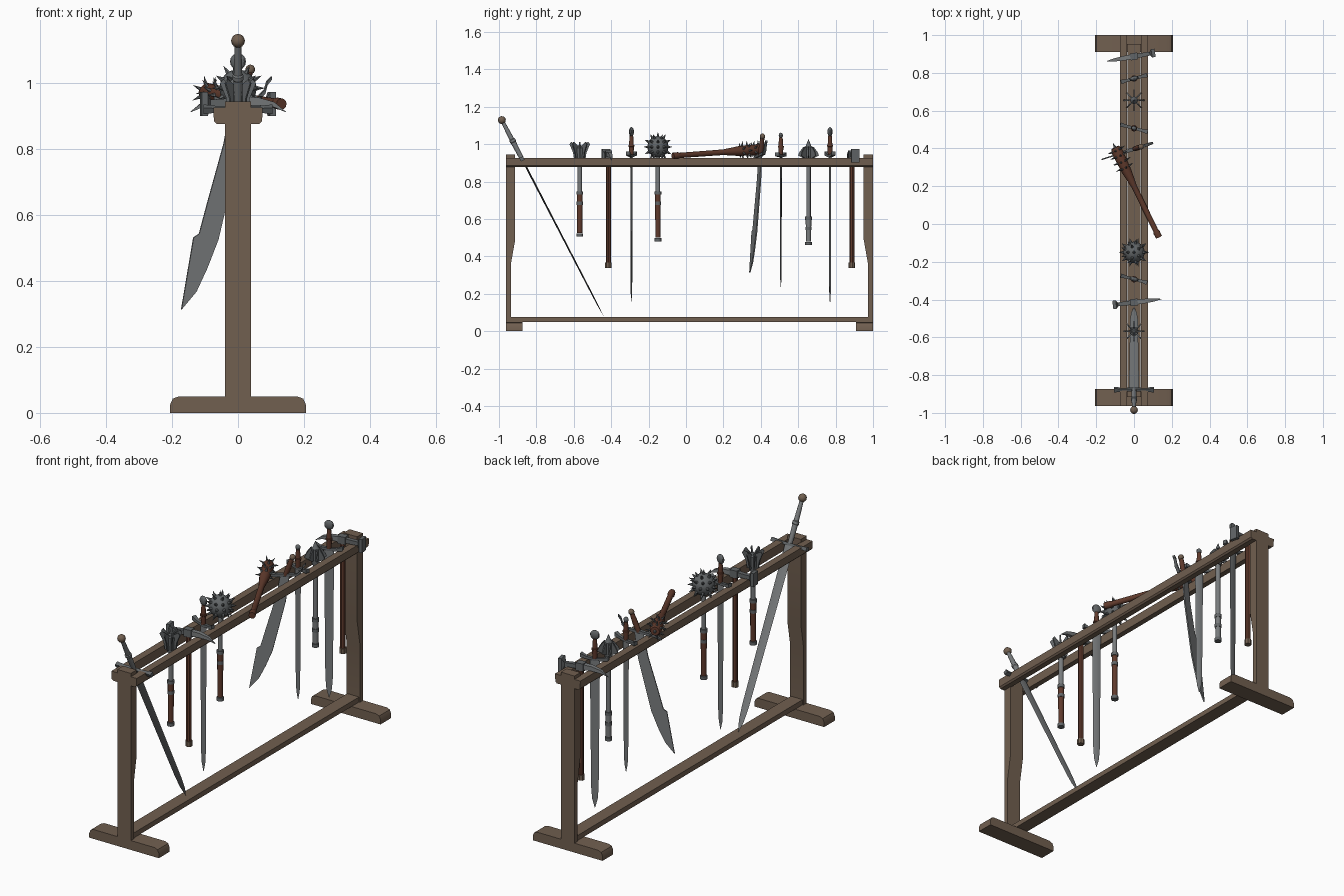
import bpy, bmesh, math
from mathutils import Matrix, Vector

if "Cube" in bpy.data.objects:
    bpy.data.objects.remove(bpy.data.objects["Cube"])

def mat(name, c):
    m = bpy.data.materials.new(name)
    m.diffuse_color = (*c, 1)
    m.use_nodes = True
    m.node_tree.nodes["Principled BSDF"].inputs["Base Color"].default_value = m.diffuse_color
    return m

WOOD = mat("oak wood", (0.165, 0.115, 0.08))
LEATHER = mat("red brown leather", (0.115, 0.042, 0.025))
STEEL = mat("steel", (0.19, 0.2, 0.205))
DARK = mat("dark steel", (0.12, 0.13, 0.135))

def place(x, y, z, deg=0, axis='Z'):
    return Matrix.Translation((x, y, z)) @ Matrix.Rotation(math.radians(deg), 4, axis)

# ---------- general builders ----------
def build(name, lofts, material, M=Matrix()):
    """Each loft is a list of equal-length point rings, skinned and capped."""
    bm = bmesh.new()
    for rings in lofts:
        vs = [[bm.verts.new(M @ Vector(p)) for p in r] for r in rings]
        n = len(vs[0])
        for a, b in zip(vs, vs[1:]):
            for i in range(n):
                bm.faces.new((a[i], a[(i + 1) % n], b[(i + 1) % n], b[i]))
        bm.faces.new(vs[0])
        bm.faces.new(vs[-1])
    bmesh.ops.recalc_face_normals(bm, faces=bm.faces)
    me = bpy.data.meshes.new(name)
    bm.to_mesh(me)
    bm.free()
    me.materials.append(material)
    ob = bpy.data.objects.new(name, me)
    bpy.context.collection.objects.link(ob)
    return ob

def turned(prof, n=12):
    """Profile of (radius, z) revolved about z."""
    return [[(r * math.cos(2 * math.pi * i / n), r * math.sin(2 * math.pi * i / n), z)
             for i in range(n)] for r, z in prof]

def ball(z, r, n=12, squash=1.0):
    return [[(x, y * squash, h) for x, y, h in ring] for ring in
            turned([(r * max(math.sin(math.pi * k / 8), .02), z - r * math.cos(math.pi * k / 8))
                    for k in range(9)], n)]

def slab(poly, t, y=0.0):
    """Outline in x,z extruded to thickness t along y."""
    return [[(x, y - t / 2, z) for x, z in poly], [(x, y + t / 2, z) for x, z in poly]]

def box(x0, x1, y0, y1, z0, z1):
    return slab([(x0, z0), (x1, z0), (x1, z1), (x0, z1)], y1 - y0, (y0 + y1) / 2)

def bar(path):
    """Bar along x; path items are (x, z, half y, half z)."""
    return [[(x, -w, z - h), (x, w, z - h), (x, w, z + h), (x, -w, z + h)] for x, z, w, h in path]

def spike(base, direction, r, length):
    q = Vector(direction).to_track_quat('Z', 'Y')
    return [[Vector(base) + q @ Vector(p) for p in ring]
            for ring in turned([(r, 0), (r * .05, length)], 6)]

# ---------- rack ----------
half = [(0.206, 0), (0.206, 0.025), (0.198, 0.043), (0.18, 0.05)]
foot = half + [(-x, z) for x, z in reversed(half)]
for label, yo, s in (("front", -0.963, 1), ("back", 1.0, -1)):
    build(label + "_foot", [slab(foot, 0.09, yo + s * 0.045)], WOOD)
    # post is thicker in its upper half, on the inner side
    prof = [(0.027, 0.05), (0.027, 0.36), (0.05, 0.49), (0.05, 0.944)]
    build(label + "_post", [[[(-.04, yo, z), (.04, yo, z), (.04, yo + s * t, z), (-.04, yo + s * t, z)]
                             for t, z in prof]], WOOD)
for label, s in (("left", -1), ("right", 1)):
    rail = [(s * x, z) for x, z in ((0.036, .877), (.065, .877), (.073, .885), (.075, .926), (.036, .926))]
    build(label + "_top_rail", [slab(rail, 1.963, 0.0185)], WOOD)
build("bottom_rail", [box(-.035, .035, -.94, .975, .05, .077)], WOOD)

# ---------- swords (origin at guard, blade hangs down -z) ----------
def sword(tag, M, length, grip, w, guard, grip_mat, pommel_mat, pr, squash, up):
    t = 0.005
    def section(k, z):
        return [(-w * k, 0, z), (0, -t * k, z), (w * k, 0, z), (0, t * k, z)]
    build(tag + "_blade", [[section(1, 0), section(.75, -length * .86), section(.55, -length * .94),
                            section(.02, -length)]], STEEL, M)
    arc = [(guard * k, up * k * k, .008 if abs(k) < .9 else .011, .007 if abs(k) < .9 else .01)
           for k in (-1, -.92, -.6, 0, .6, .92, 1)]
    build(tag + "_guard", [bar(arc)], DARK, M)
    build(tag + "_grip", [turned([(.012, .005), (.014, grip * .45), (.017, grip * .47), (.017, grip * .53),
                                  (.013, grip * .55), (.010, grip)])], grip_mat, M)
    build(tag + "_pommel", [ball(grip + pr * .8, pr, 12, squash)], pommel_mat, M)

sword("leaning_sword", place(0, -.877, .921, 27.4, 'X'), .945, .217, .027, .105, STEEL, WOOD, .021, 1, 0)
sword("long_sword_a", place(0, -.292, .936, -15), .785, .11, .024, .072, LEATHER, DARK, .025, .5, .015)
sword("short_sword", place(0, .507, .936, -15), .705, .10, .022, .075, LEATHER, DARK, .014, .8, .01)
sword("long_sword_b", place(0, .77, .936, 15), .795, .11, .026, .072, LEATHER, DARK, .025, .5, .015)

# ---------- falchion ----------
F = place(0, .397, 0, 18)
outline = [(-.022, .94), (-.046, .815), (-.095, .647), (-.124, .544), (-.142, .532), (-.181, .313),
           (-.133, .368), (-.098, .44), (-.063, .526), (-.035, .64), (.004, .8), (.022, .935)]
build("falchion_blade", [slab(outline, .007)], STEEL, F)
build("falchion_guard", [bar([(-.115, .915, .007, .004), (-.08, .93, .008, .006), (0, .942, .01, .008),
                              (.06, .95, .008, .006), (.085, .975, .008, .007), (.092, 1.0, .007, .006),
                              (.106, 1.015, .006, .005)])], DARK, F)
FG = F @ place(.002, 0, .94, 20, 'Y')
build("falchion_grip", [turned([(.012, 0), (.014, .05), (.011, .1)])], LEATHER, FG)
build("falchion_pommel", [ball(.108, .015)], WOOD, FG)

# ---------- maces ----------
def handle(tag, y, bottom, split, grip_mat):
    M = place(0, y, 0)
    build(tag + "_shaft", [turned([(.012, split), (.012, .94)])], STEEL, M)
    build(tag + "_grip", [turned([(.014, bottom + .02), (.015, split)])], grip_mat, M)
    build(tag + "_rings", [turned([(r, z), (r, z + .018)]) for r, z in
                           ((.018, bottom), (.017, split - .06), (.018, split - .005))], DARK, M)
    return M

def flanges(tag, M, outline):
    fins = []
    for k in range(8):
        R = Matrix.Rotation(k * math.pi / 4, 4, 'Z')
        fins.append([[R @ Vector(p) for p in ring] for ring in slab(outline, .006)])
    build(tag + "_flanges", fins, DARK, M)

M = handle("flanged_mace", -.568, .505, .735, LEATHER)
flanges("flanged_mace", M, [(.005, .915), (.03, .915), (.036, .955), (.055, 1.0), (.045, 1.012), (.005, .985)])
build("flanged_mace_core", [turned([(.018, .9), (.022, .93), (.024, .98), (.006, .995)])], DARK, M)

M = handle("winged_mace", .655, .46, .60, STEEL)
flanges("winged_mace", M, [(.005, .925), (.03, .925), (.056, .94), (.05, .955), (.028, .985), (.005, .988)])
build("winged_mace_core", [turned([(.018, .9), (.02, .93), (.02, .985), (.014, .992), (.001, 1.025)])], DARK, M)

M = handle("morning_star", -.15, .48, .735, LEATHER)
build("morning_star_ball", [ball(.985, .057, 16)], DARK, M)
thorns = []
for lat, count in ((-55, 5), (-28, 9), (0, 10), (28, 9), (57, 5), (90, 1)):
    for k in range(count):
        a, b = 2 * math.pi * (k + (lat % 2) * .5) / count, math.radians(lat)
        d = Vector((math.cos(a) * math.cos(b), math.sin(a) * math.cos(b), math.sin(b)))
        thorns.append(spike(Vector((0, 0, .985)) + d * .053, d, .009, .027))
build("morning_star_spikes", thorns, DARK, M)

# ---------- spiked club lying across the rails ----------
A, B = Vector((.132, -.07, .937)), Vector((-.1, .405, .972))
C = Matrix.Translation(A) @ (B - A).to_track_quat('Z', 'Y').to_matrix().to_4x4()
L = (B - A).length
build("club_body", [turned([(.017, 0), (.018, .03), (.014, .04), (.015, .3), (.026, .39), (.03, L - .02),
                            (.022, L)])], LEATHER, C)
studs = [spike((0, 0, L - .003), (0, 0, 1), .009, .03)]
for j, z in enumerate((L - .12, L - .085, L - .05, L - .018)):
    for k in range(7):
        a = 2 * math.pi * (k + j % 2 * .5) / 7
        d = (math.cos(a), math.sin(a), .15)
        studs.append(spike((d[0] * .023, d[1] * .023, z), d, .007, .03))
build("club_spikes", studs, DARK, C)

# ---------- war hammers ----------
def hammer(tag, y, deg, s):
    M = place(0, y, 0, deg) @ Matrix.Diagonal((s, 1, 1, 1))
    build(tag + "_shaft", [turned([(.014, .35), (.014, .95)], 8)], LEATHER, M)
    build(tag + "_end_cap", [turned([(.018, .338), (.018, .366)], 8)], WOOD, M)
    build(tag + "_socket", [box(-.02, .02, -.018, .018, .925, .965)], DARK, M)
    build(tag + "_face", [bar([(.015, .943, .012, .012), (.085, .94, .01, .01), (.095, .937, .022, .036),
                               (.113, .937, .022, .036)])], DARK, M)
    build(tag + "_beak", [bar([(-.015, .945, .013, .014), (-.06, .945, .012, .012), (-.11, .935, .008, .008),
                               (-.146, .913, .001, .001)])], STEEL, M)

hammer("war_hammer_front", -.415, 7, -1)
hammer("war_hammer_back", .887, 10, 1)

# smooth round parts, keep edges sharp
for ob in bpy.context.scene.objects:
    ob.select_set(True)
    bpy.context.view_layer.objects.active = ob
bpy.ops.object.shade_smooth_by_angle(angle=math.radians(32))
